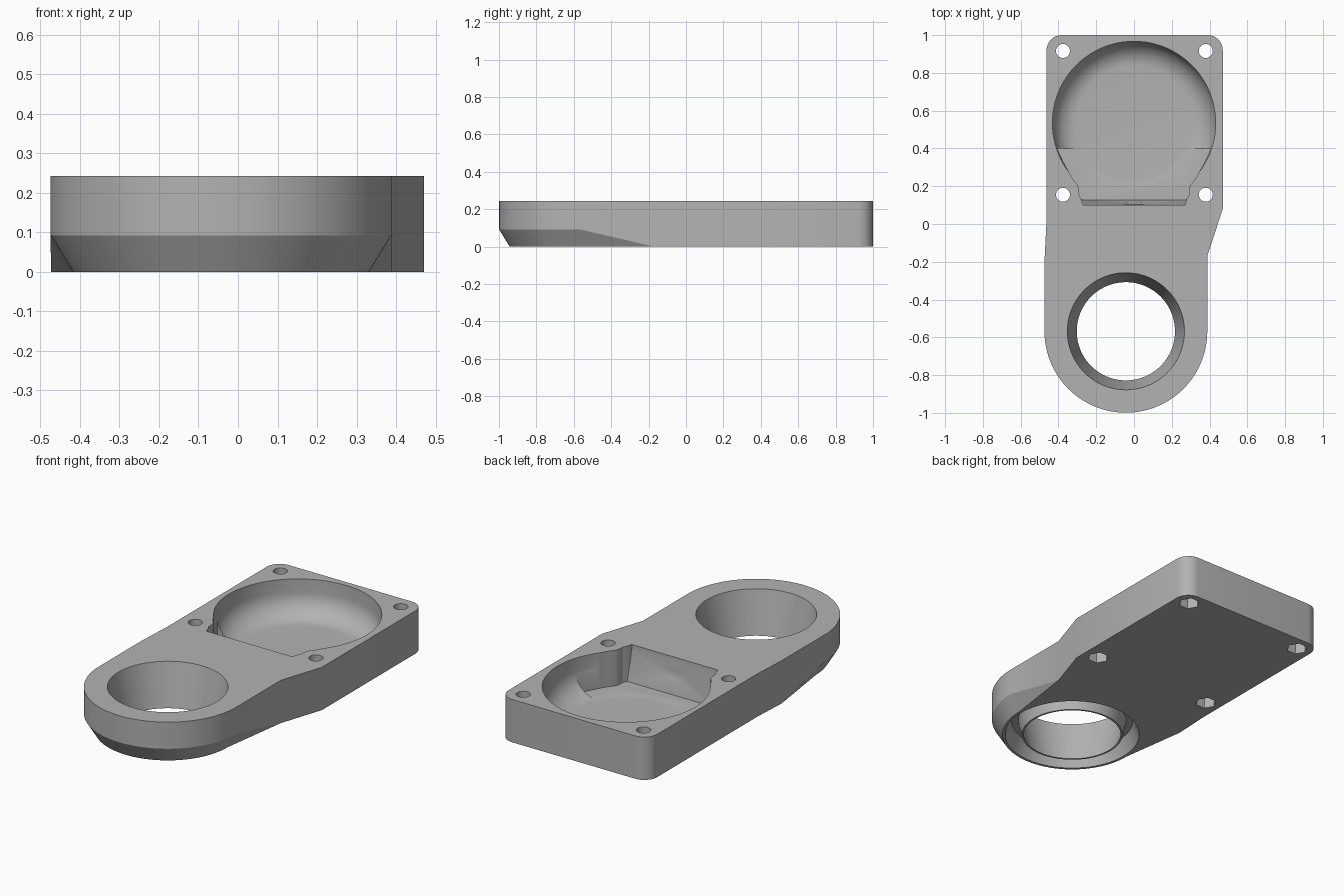
import bpy, bmesh
from math import sin, cos, pi, radians

if "Cube" in bpy.data.objects:
    bpy.data.objects.remove(bpy.data.objects["Cube"])

HEIGHT = 0.243
RING = (-0.043, -0.568)      # centre of the round opening
CUP = (0.0, 0.535)           # centre of the bowl pocket
FLOOR = 0.04

grey = bpy.data.materials.new("plain_grey")
grey.use_nodes = True
grey.diffuse_color = (0.45, 0.45, 0.45, 1)
grey.node_tree.nodes["Principled BSDF"].inputs["Base Color"].default_value = (0.45, 0.45, 0.45, 1)


def arc(centre, r, start, end, n):
    """Points on a circular arc, angles in degrees."""
    angles = [radians(start + (end - start) * i / n) for i in range(n + 1)]
    return [(centre[0] + r * cos(a), centre[1] + r * sin(a)) for a in angles]


def finish(name, bm):
    bmesh.ops.recalc_face_normals(bm, faces=bm.faces)
    mesh = bpy.data.meshes.new(name)
    bm.to_mesh(mesh)
    bm.free()
    ob = bpy.data.objects.new(name, mesh)
    bpy.context.collection.objects.link(ob)
    mesh.materials.append(grey)
    return ob


def loft(name, layers):
    """Closed solid through matching outlines, given as (z, points)."""
    bm = bmesh.new()
    rings = [[bm.verts.new((x, y, z)) for x, y in pts] for z, pts in layers]
    n = len(rings[0])
    for low, high in zip(rings, rings[1:]):
        for i in range(n):
            a0, b0, a1, b1 = low[i], low[(i + 1) % n], high[i], high[(i + 1) % n]
            # the diagonal runs down toward the rear on both sides
            if a0.co.y > b0.co.y:
                tris = (a0, b0, b1), (a0, b1, a1)
            else:
                tris = (a0, b0, a1), (b0, b1, a1)
            for t in tris:
                bm.faces.new(t)
    bm.faces.new(rings[0][::-1])
    bm.faces.new(rings[-1])
    bmesh.ops.dissolve_limit(bm, angle_limit=0.001, verts=bm.verts, edges=bm.edges)
    return finish(name, bm)


def lathe(name, centre, profile, steps=96, closed=False):
    """Turn (radius, z) points about a vertical axis."""
    bm = bmesh.new()
    rings = []
    for r, z in profile:
        rings.append([bm.verts.new((x, y, z)) for x, y in arc(centre, r, 0, 360, steps)[:-1]])
    pairs = list(zip(rings, rings[1:]))
    if closed:
        pairs.append((rings[-1], rings[0]))
    for a, b in pairs:
        for i in range(steps):
            j = (i + 1) % steps
            bm.faces.new((a[i], a[j], b[j], b[i]))
    if not closed:
        bm.faces.new(rings[0])
        bm.faces.new(rings[-1])
    return finish(name, bm)


def cut(body, cutter):
    """Carve the cutter out of the body, then drop the cutter."""
    mod = body.modifiers.new("cut", 'BOOLEAN')
    mod.operation, mod.solver, mod.object = 'DIFFERENCE', 'EXACT', cutter
    bpy.context.view_layer.objects.active = body
    bpy.ops.object.modifier_apply(modifier=mod.name)
    bpy.data.objects.remove(cutter)


# Body outline: square rear with rounded corners, round nose at the front
def outline(nose_radius):
    pts = arc((0.39, 0.92), 0.08, 90, 0, 8)
    pts += [(0.47, 0.08), (0.388, -0.17)]
    pts += arc(RING, nose_radius, 0, -180, 64)
    pts += [(-0.473, -0.18), (-0.463, 0.02)]
    pts += arc((-0.383, 0.92), 0.08, 180, 90, 8)
    return pts


body = loft("mounting_plate", [(0, outline(0.375)), (0.092, outline(0.431)), (HEIGHT, outline(0.431))])

# Tapered opening and the groove under its rim
cut(body, lathe("opening_cutter", RING, [(0.258, -0.01), (0.312, HEIGHT + 0.01)]))
groove = [(0.268, -0.01), (0.29, 0.085), (0.325, 0.085), (0.364, -0.01)]
cut(body, lathe("groove_cutter", RING, groove, closed=True))

# Bowl pocket with a rounded floor edge
R, F = 0.432, 0.13
bowl = [(R - F + F * sin(a), FLOOR + F - F * cos(a)) for a in [i * pi / 20 for i in range(11)]]
cut(body, lathe("bowl_cutter", CUP, bowl + [(R, HEIGHT + 0.02)]))

# Throat that narrows between the two front bosses, with a sloped end wall
side = [(0.27, 0.1), (0.278, 0.13), (0.29, 0.15), (0.29, 0.18), (0.298, 0.205),
        (0.322, 0.235), (0.345, 0.275), (0.375, 0.33), (0.408, 0.4)]


def throat(end_y):
    half = [(x, max(y, end_y)) if y > 0.1 else (x, end_y) for x, y in side]
    return half + [(-x, y) for x, y in reversed(half)]


cut(body, loft("throat_cutter", [(FLOOR + 0.002, throat(0.128)), (0.215, throat(0.1)),
                                 (HEIGHT + 0.02, throat(0.1))]))

# Four screw holes with hexagonal nut seats underneath
for x in (-0.376, 0.38):
    for y in (0.155, 0.916):
        cut(body, lathe("screw_cutter", (x, y), [(0.037, -0.02), (0.037, HEIGHT + 0.02)], 24))
        cut(body, lathe("nut_cutter", (x, y), [(0.056, -0.02), (0.056, 0.08)], 6))

bpy.ops.object.select_all(action='DESELECT')
body.select_set(True)
bpy.context.view_layer.objects.active = body
bpy.ops.object.shade_smooth_by_angle(angle=radians(30))
